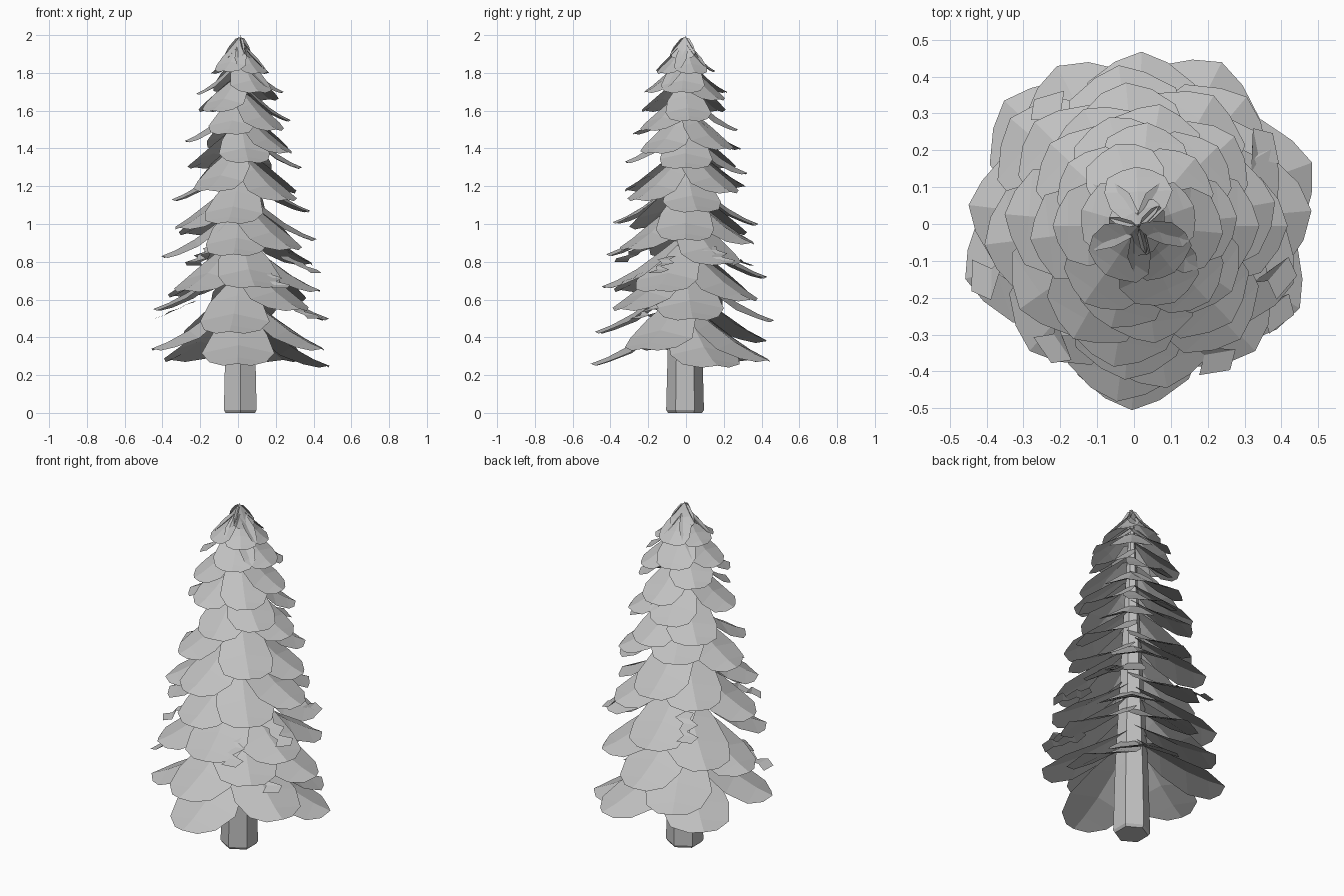
import bpy, bmesh, math, random
from mathutils import Vector, Matrix

random.seed(4)
old = bpy.data.objects.get("Cube")
if old:
    bpy.data.objects.remove(old, do_unlink=True)

# one plain grey for the whole tree
COLOUR = (0.53, 0.53, 0.53, 1)
grey = bpy.data.materials.new("plain_grey")
grey.use_nodes = True
grey.diffuse_color = COLOUR
grey.node_tree.nodes["Principled BSDF"].inputs["Base Color"].default_value = COLOUR

AXIS = Vector((0.012, -0.005, 0))


def finish(name, bm):
    mesh = bpy.data.meshes.new(name)
    bm.to_mesh(mesh)
    bm.free()
    mesh.materials.append(grey)
    obj = bpy.data.objects.new(name, mesh)
    bpy.context.collection.objects.link(obj)
    return obj


def reach(z):
    """Branch length for a tip at height z."""
    return 0.525 - 0.08 * z - 0.055 * z * z


# leaf cross-sections: distance out, share of rise, share of half width
ROWS = [(0.05, 1.0, 0.35), (0.3, 0.68, 0.8), (0.58, 0.34, 1.0),
        (0.82, 0.12, 0.84), (1.0, 0.0, 0.42)]


def add_bough(bm, azimuth, z, r):
    """Drooping leaf-shaped sheet, folded along a central ridge."""
    turn = Matrix.Rotation(math.radians(azimuth), 3, 'Z')
    rise, half = 0.08 + 0.42 * r, 0.05 + 0.27 * r
    previous = None
    for out, up, wide in ROWS:
        row = []
        for side in (-1, 0, 1):
            back = 0.06 * r * abs(side) if out == 1 else 0
            spread = side * half * wide * random.uniform(0.94, 1.06)
            drop = abs(spread) * 0.34 * (1 - 0.6 * out)
            p = Vector((out * r - back, spread, z + up * rise - drop))
            row.append(bm.verts.new(turn @ p + AXIS))
        if previous:
            for i in (0, 1):
                bm.faces.new((previous[i], row[i], row[i + 1], previous[i + 1]))
        previous = row


# trunk: six-sided, tapering to a spike, with a small chamfer at the foot
bm = bmesh.new()
rings = []
for radius, z in ((0.09, 0), (0.1, 0.015), (0.09, 0.4), (0.045, 1.3), (0.012, 1.93)):
    ring = []
    for i in range(6):
        a = math.radians(60 * i - 90)
        ring.append(bm.verts.new(AXIS + Vector((radius * math.cos(a), radius * math.sin(a), z))))
    if rings:
        for i in range(6):
            j = (i + 1) % 6
            bm.faces.new((rings[-1][i], rings[-1][j], ring[j], ring[i]))
    rings.append(ring)
bm.faces.new(rings[0][::-1])
spike = bm.verts.new(AXIS + Vector((0, 0, 2)))
for i in range(6):
    bm.faces.new((rings[-1][i], rings[-1][(i + 1) % 6], spike))
finish("trunk", bm)

# boughs: compass angle and tip height of each, growing irregularly round the trunk
BOUGHS = {
    "lower_boughs": (
        (-92, .26), (20, .25), (63, .28), (137, .28), (197, .34), (-27, .34),
        (117, .38), (-97, .43), (89, .49), (5, .5), (-47, .55), (173, .55),
        (50, .6), (140, .62), (229, .65), (-20, .65), (-80, .67)),
    "middle_boughs": (
        (97, .72), (30, .79), (187, .83), (-95, .84), (-48, .87), (60, .9),
        (0, .92), (135, .95), (95, 1), (215, .98), (-100, 1.01), (10, 1.07),
        (175, 1.13), (-46, 1.13), (43, 1.17), (240, 1.18), (115, 1.2)),
    "upper_boughs": (
        (80, 1.27), (0, 1.3), (137, 1.3), (-82, 1.33), (-35, 1.38), (45, 1.4),
        (105, 1.4), (187, 1.44), (-105, 1.48), (-47, 1.5), (85, 1.5), (5, 1.55),
        (138, 1.6), (235, 1.6), (50, 1.66), (180, 1.69), (-65, 1.7), (105, 1.7),
        (-5, 1.7)),
}
for name, places in BOUGHS.items():
    bm = bmesh.new()
    for azimuth, z in places:
        add_bough(bm, azimuth, z, reach(z))
    finish(name, bm)

# crown: small steep boughs round the top
bm = bmesh.new()
for i in range(5):
    add_bough(bm, 72 * i + 20, 1.8 + 0.01 * (i % 2), 0.16)
for i in range(3):
    add_bough(bm, 120 * i - 15, 1.88, 0.07)
finish("crown_boughs", bm)

# ragged twigs: flat zigzag ribbons poking out between the boughs
bm = bmesh.new()
for azimuth, z in ((-20, .74), (32, .79), (199, .5), (127, .78), (235, .8), (-60, .66), (-32, .5)):
    turn = Matrix.Rotation(math.radians(azimuth), 3, 'Z')
    previous = None
    for k in range(6):
        out = reach(z) * (0.55 + 0.09 * k)
        shift = 0.02 * (-1) ** k
        half = 0.04 if k % 3 else 0.02
        height = z + 0.09 * (1 - k / 5)
        row = [bm.verts.new(turn @ Vector((out + s * 0.015, shift + s * half, height)) + AXIS)
               for s in (-1, 1)]
        if previous:
            bm.faces.new((previous[0], row[0], row[1], previous[1]))
        previous = row
finish("ragged_twigs", bm)
